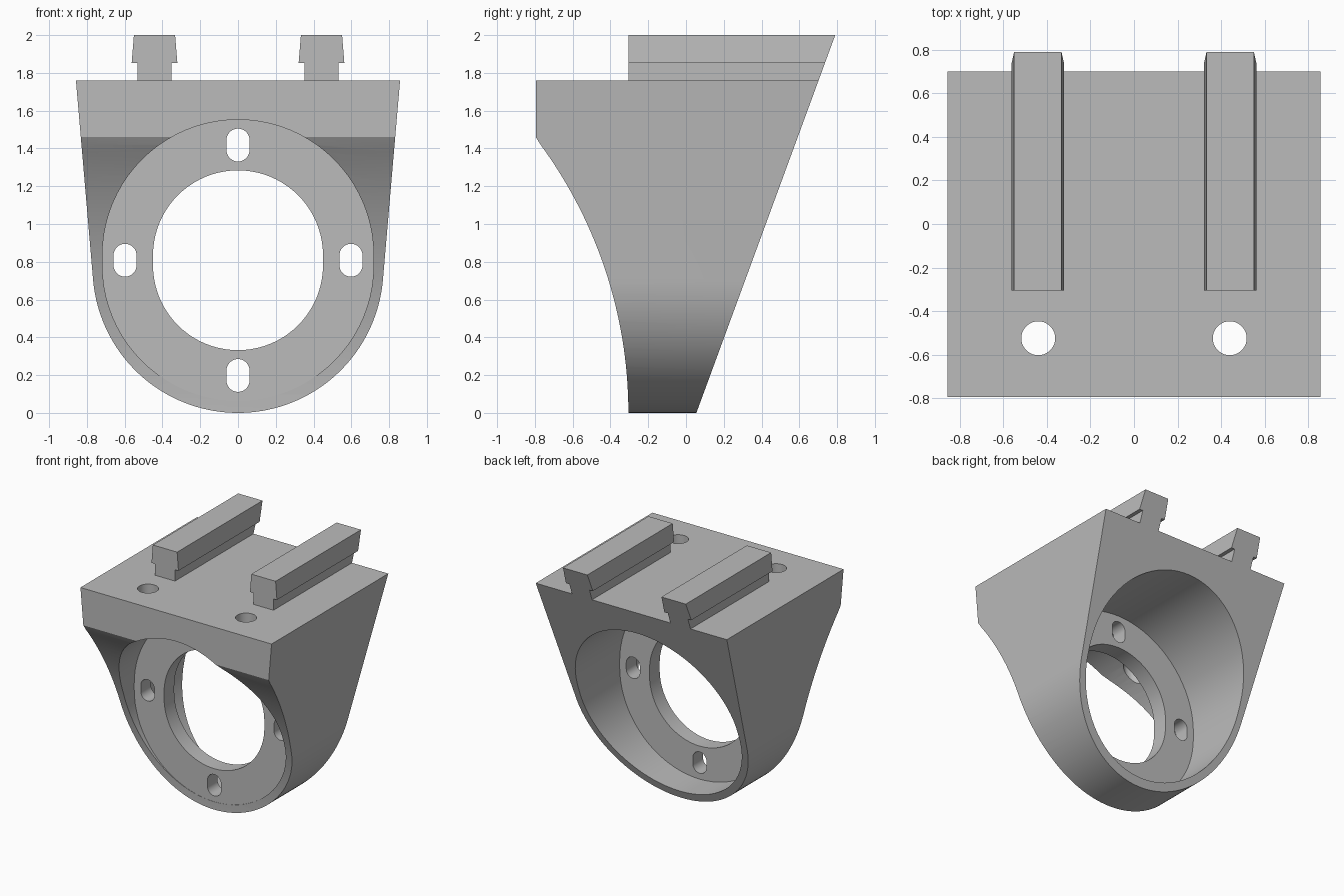
import bpy, bmesh, math
from mathutils import Vector

cube = bpy.data.objects.get("Cube")
if cube:
    bpy.data.objects.remove(cube, do_unlink=True)

grey = bpy.data.materials.new("plain grey")
grey.use_nodes = True
colour = (0.5, 0.5, 0.5, 1)
grey.diffuse_color = colour
grey.node_tree.nodes["Principled BSDF"].inputs["Base Color"].default_value = colour

PLATE_TOP, RAIL_TOP = 1.76, 2.0
FRONT, RING_FRONT, RING_BACK = -0.795, -0.305, -0.175
BORE_Z, STRETCH = 0.808, 0.026


def back_y(z):
    """Depth of the slanted back plane at a given height."""
    return 0.055 + 0.3675 * z


def prism(name, points, axis, start, end):
    """Extrude a closed 2D outline along one axis."""
    place = {"x": lambda p, d: (d, p[0], p[1]),
             "y": lambda p, d: (p[0], d, p[1]),
             "z": lambda p, d: (p[0], p[1], d)}[axis]
    bm = bmesh.new()
    face = bm.faces.new([bm.verts.new(place(p, start)) for p in points])
    moved = bmesh.ops.extrude_face_region(bm, geom=[face])["geom"]
    offset = Vector(place((0, 0), end - start))
    bmesh.ops.translate(bm, vec=offset, verts=[v for v in moved if isinstance(v, bmesh.types.BMVert)])
    bmesh.ops.recalc_face_normals(bm, faces=bm.faces)
    mesh = bpy.data.meshes.new(name)
    bm.to_mesh(mesh)
    bm.free()
    mesh.materials.append(grey)
    obj = bpy.data.objects.new(name, mesh)
    bpy.context.collection.objects.link(obj)
    return obj


def arc(cx, cy, r, a0, a1, n):
    angles = [math.radians(a0 + (a1 - a0) * i / n) for i in range(n + 1)]
    return [(cx + r * math.cos(a), cy + r * math.sin(a)) for a in angles]


def slot(x, z, r, n=40):
    """Round outline lengthened upright."""
    return arc(x, z + STRETCH, r, 0, 180, n) + arc(x, z - STRETCH, r, 180, 360, n)


def activate(obj):
    bpy.ops.object.select_all(action="DESELECT")
    obj.select_set(True)
    bpy.context.view_layer.objects.active = obj


def cut(target, cutter, operation="DIFFERENCE"):
    cutter.hide_render = True
    activate(target)
    mod = target.modifiers.new("cut", "BOOLEAN")
    mod.object, mod.operation, mod.solver = cutter, operation, "EXACT"
    bpy.ops.object.modifier_apply(modifier=mod.name)
    bpy.data.objects.remove(cutter, do_unlink=True)


# Bracket body: tapered U outline trimmed by the curved side outline
outline = [(0.858, PLATE_TOP)] + arc(0, 0.77, 0.77, -5, -175, 72) + [(-0.858, PLATE_TOP)]
body = prism("bracket_body", outline, "y", -1, 1)
sweep = 2.4
bend = math.degrees(math.asin(1.46 / sweep))
side = arc(RING_FRONT - sweep, 0, sweep, 0, bend, 32)
side[-1] = (FRONT, 1.46)
side += [(FRONT, 1.9), (back_y(1.9), 1.9), (back_y(-0.1), -0.1), (RING_FRONT, -0.1)]
cut(body, prism("side_cutter", side, "x", -1.2, 1.2), "INTERSECT")

# Recesses in front of and behind the mounting ring, and its bore
cut(body, prism("front_recess", slot(0, BORE_Z, 0.718), "y", -1.2, RING_FRONT))
cut(body, prism("back_recess", slot(0, BORE_Z, 0.718), "y", RING_BACK, 1.2))
cut(body, prism("bore", slot(0, BORE_Z, 0.45), "y", -1.2, 1.2))

# Four screw slots around the ring
for dx, dz in ((0, 1), (0, -1), (1, 0), (-1, 0)):
    cut(body, prism("screw_slot", slot(dx * 0.598, BORE_Z + dz * 0.61, 0.061, 16), "y", -0.6, 0.1))

# Two screw holes down through the top plate
for s in (-1, 1):
    cut(body, prism("plate_hole", arc(s * 0.44, -0.525, 0.078, 0, 350, 35), "z", 1, 2.1))

activate(body)
bpy.ops.object.shade_smooth_by_angle(angle=math.radians(25))

# Flared rails on top, ending flush with the slanted back
half = [(0.09, PLATE_TOP), (0.09, 1.852), (0.121, 1.852), (0.109, RAIL_TOP)]
for s, name in ((1, "left_rail"), (-1, "right_rail")):
    points = [(s * 0.442 + x, z) for x, z in half]
    points += [(s * 0.442 - x, z) for x, z in reversed(half)]
    rail = prism(name, points, "y", RING_FRONT, 1)
    for v in rail.data.vertices:
        if v.co.y > 0:
            v.co.y = back_y(v.co.z)
